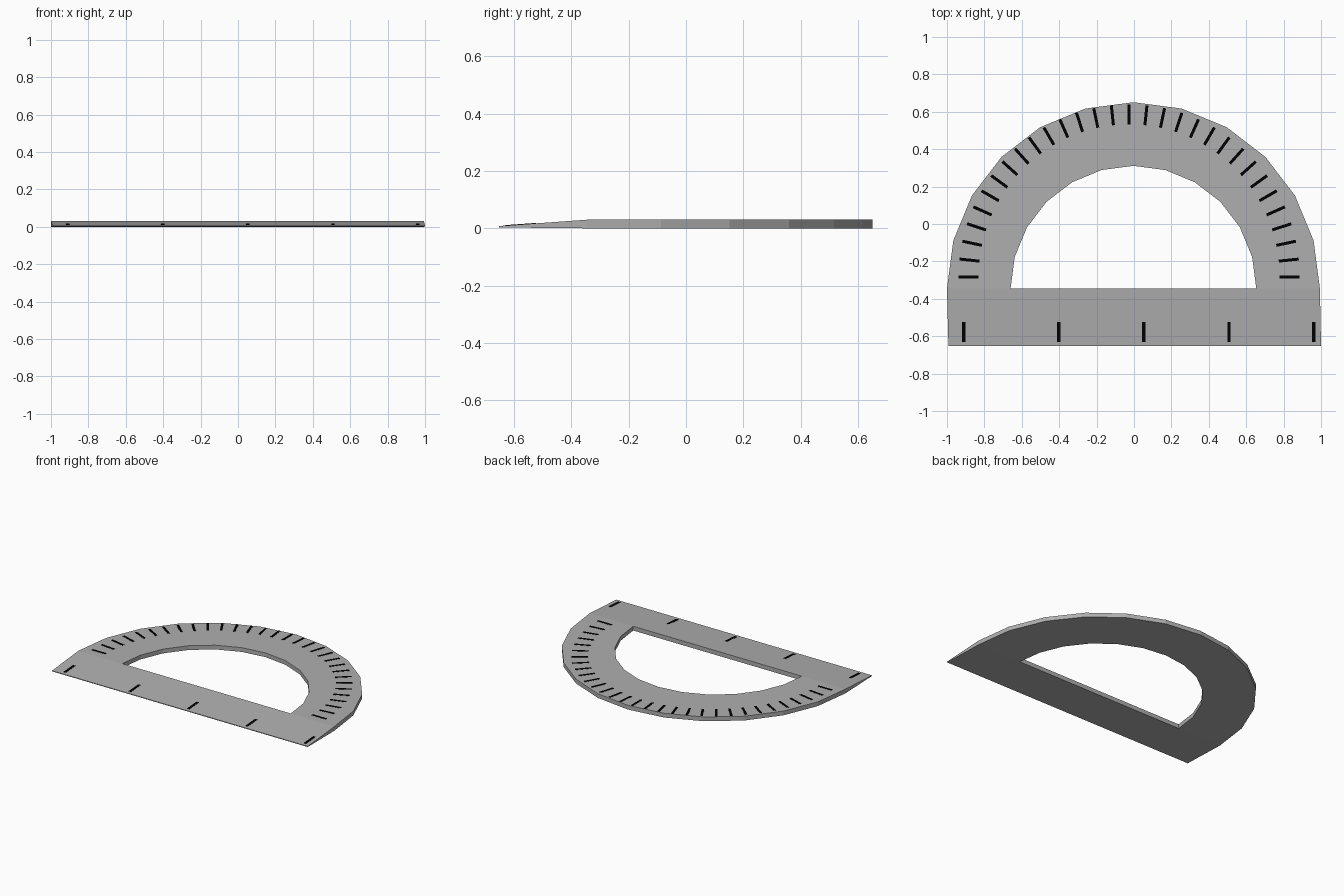
import bpy, bmesh, math
from mathutils import Matrix, Vector

if "Cube" in bpy.data.objects:
    bpy.data.objects.remove(bpy.data.objects["Cube"])

CY, R_OUT, R_IN, H = -0.346, 0.997, 0.657, 0.03   # arc centre, radii, thickness
Y_FRONT, Z_FRONT, Z_UNDER = -0.652, 0.008, 0.003  # thin ruler edge
SEG = 12


def material(name, value):
    mat = bpy.data.materials.new(name)
    mat.diffuse_color = (value, value, value, 1)
    mat.use_nodes = True
    mat.node_tree.nodes["Principled BSDF"].inputs["Base Color"].default_value = mat.diffuse_color
    return mat


def finish(bm, name, mat):
    bmesh.ops.recalc_face_normals(bm, faces=bm.faces)
    me = bpy.data.meshes.new(name)
    bm.to_mesh(me)
    bm.free()
    me.materials.append(mat)
    ob = bpy.data.objects.new(name, me)
    bpy.context.collection.objects.link(ob)
    return ob


grey = material("dark_grey", 0.43)
black = material("black_marking", 0.0)

# Body: half-ring plus tapered ruler strip, one closed shell
bm = bmesh.new()
sheets = []
for z, zf in ((H, Z_FRONT), (0.0, Z_UNDER)):
    ring = lambda r: [bm.verts.new((r * math.cos(math.pi * i / SEG) - 0.003,
                                    CY + r * math.sin(math.pi * i / SEG), z))
                      for i in range(SEG + 1)]
    outer, inner = ring(R_OUT), ring(R_IN)
    front = [bm.verts.new((x, Y_FRONT, zf)) for x in (-0.992, 1.0)]
    for i in range(SEG):
        bm.faces.new((outer[i], outer[i + 1], inner[i + 1], inner[i]))
    bm.faces.new((outer[-1], front[0], front[1], outer[0], inner[0], inner[-1]))
    sheets.append((outer + front, inner))
for top, low in zip(*sheets):
    for i in range(len(top)):
        j = (i + 1) % len(top)
        bm.faces.new((top[i], top[j], low[j], low[i]))
finish(bm, "protractor_body", grey)


def mark(bm, loc, rot, width):
    size = Matrix.Diagonal((0.107, width, 0.003, 1))
    bmesh.ops.create_cube(bm, size=1, matrix=Matrix.Translation(loc) @ rot @ size)


# Angle marks every six degrees
bm = bmesh.new()
for i in range(31):
    a = math.radians(6 * i)
    loc = Vector((-0.026 + 0.858 * math.cos(a), -0.284 + 0.87 * math.sin(a), H))
    mark(bm, loc, Matrix.Rotation(a, 4, 'Z'), 0.016)
finish(bm, "angle_marks", black)

# Ruler marks lying on the sloped strip
bm = bmesh.new()
slope = (H - Z_FRONT) / (CY - Y_FRONT)
tilt = Matrix.Rotation(math.atan(slope), 4, 'X') @ Matrix.Rotation(math.pi / 2, 4, 'Z')
for x in (-0.91, -0.402, 0.053, 0.508, 0.962):
    y = -0.577
    mark(bm, Vector((x, y, H - (CY - y) * slope)), tilt, 0.018)
finish(bm, "ruler_marks", black)
